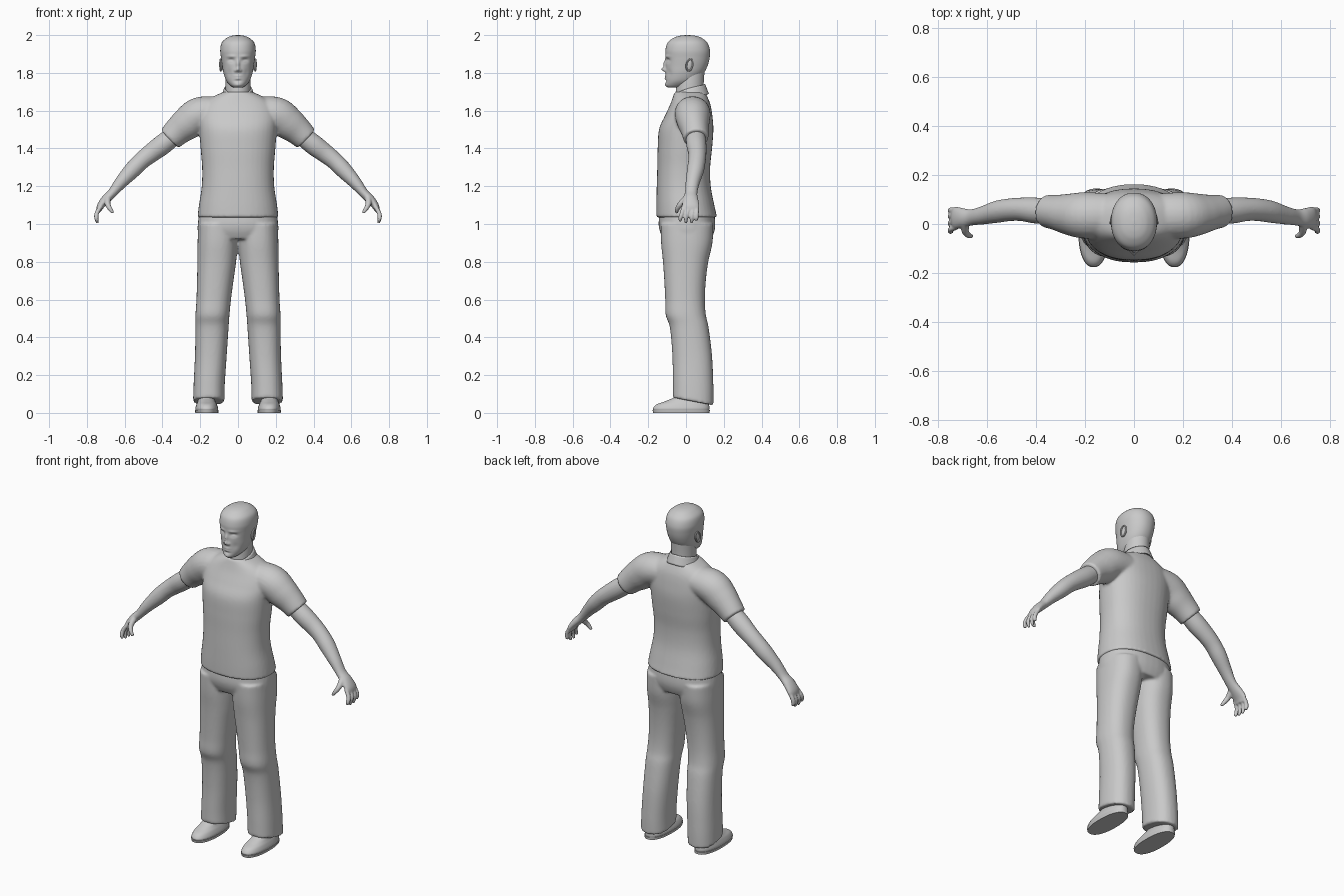
import bpy
import bmesh
from math import cos, sin, pi, exp, copysign
from mathutils import Vector, Matrix

default_cube = bpy.data.objects.get("Cube")
if default_cube:
    bpy.data.objects.remove(default_cube, do_unlink=True)

grey = bpy.data.materials.new("plain grey")
grey.use_nodes = True
grey.diffuse_color = (0.588, 0.588, 0.588, 1)
grey.node_tree.nodes["Principled BSDF"].inputs["Base Color"].default_value = grey.diffuse_color


def interpolate(rows, steps):
    """Catmull-Rom curve through rows of equal length."""
    result = []
    for i in range(len(rows) - 1):
        before, start, end = rows[max(i - 1, 0)], rows[i], rows[i + 1]
        after = rows[min(i + 2, len(rows) - 1)]
        for k in range(steps):
            t = k / steps
            result.append([
                b + 0.5 * t * (c - a + t * (2 * a - 5 * b + 4 * c - d + t * (3 * (b - c) + d - a)))
                for a, b, c, d in zip(before, start, end, after)])
    result.append(list(rows[-1]))
    return result


def oval(count, power):
    """Unit superellipse points."""
    points = []
    for i in range(count):
        c, s = cos(2 * pi * i / count), sin(2 * pi * i / count)
        points.append((copysign(abs(c) ** (2 / power), c), copysign(abs(s) ** (2 / power), s)))
    return points


def skin_rings(bm, rings):
    """Bridge rings of points and cap both ends."""
    loops = [[bm.verts.new(p) for p in ring] for ring in rings]
    count = len(loops[0])
    for low, high in zip(loops, loops[1:]):
        for i in range(count):
            j = (i + 1) % count
            bm.faces.new((low[i], low[j], high[j], high[i]))
    bm.faces.new(loops[0][::-1])
    bm.faces.new(loops[-1])


def stack(bm, rows, side=1, count=40, power=2.3, steps=6, deform=None):
    """Upright body from rows of z, x min, x max, y min, y max."""
    rings = []
    for z, x0, x1, y0, y1 in interpolate(rows, steps):
        ring = [Vector((side * ((x0 + x1) / 2 + u * (x1 - x0) / 2),
                        (y0 + y1) / 2 + v * (y1 - y0) / 2, z)) for u, v in oval(count, power)]
        rings.append([deform(p) for p in ring] if deform else ring)
    skin_rings(bm, rings)


def limb(bm, rows, side=1, count=24, steps=5):
    """Tube along rows of x, y, z, depth radius, thickness radius."""
    path = interpolate(rows, steps)
    rings = []
    for i, (x, y, z, depth, thick) in enumerate(path):
        ahead, behind = path[min(i + 1, len(path) - 1)], path[max(i - 1, 0)]
        along = (Vector(ahead[:3]) - Vector(behind[:3])).normalized()
        across = along.cross(Vector((0, 1, 0))).normalized()
        deep = across.cross(along)
        ring = [Vector((x, y, z)) + deep * depth * u + across * thick * v for u, v in oval(count, 2)]
        rings.append([Vector((side * p.x, p.y, p.z)) for p in ring])
    skin_rings(bm, rings)


def finish(bm, name, voxel=0, smoothing=0, angle=0.7):
    """Make an object; a voxel size fuses its overlapping pieces."""
    bmesh.ops.recalc_face_normals(bm, faces=bm.faces[:])
    mesh = bpy.data.meshes.new(name)
    bm.to_mesh(mesh)
    bm.free()
    mesh.materials.append(grey)
    obj = bpy.data.objects.new(name, mesh)
    bpy.context.collection.objects.link(obj)
    bpy.ops.object.select_all(action="DESELECT")
    obj.select_set(True)
    bpy.context.view_layer.objects.active = obj
    bpy.ops.object.shade_smooth_by_angle(angle=angle)
    if voxel:
        remesh = obj.modifiers.new("fuse", "REMESH")
        remesh.mode = "VOXEL"
        remesh.voxel_size = voxel
        remesh.use_smooth_shade = True
        smooth = obj.modifiers.new("soften", "SMOOTH")
        smooth.iterations = smoothing
    return obj


def symmetric(rows):
    return [(z, -half, half, y0, y1) for z, half, y0, y1 in rows]


# Shirt: torso fused with two short sleeves
shirt = bmesh.new()
stack(shirt, symmetric([
    (1.035, .215, -.157, .165), (1.1, .207, -.157, .15), (1.2, .192, -.155, .131),
    (1.3, .19, -.152, .128), (1.4, .198, -.15, .138), (1.5, .205, -.143, .145),
    (1.57, .21, -.113, .14), (1.63, .19, -.085, .13), (1.67, .14, -.07, .115),
    (1.7, .075, -.06, .1)]))
for side in (-1, 1):
    limb(shirt, [(.1, .035, 1.595, .09, .08), (.2, .035, 1.58, .095, .093),
                 (.265, .04, 1.535, .085, .089), (.315, .047, 1.495, .073, .077),
                 (.36, .053, 1.452, .067, .067)], side)
finish(shirt, "shirt", 0.008, 5)

# Collar: open band with a folded leaf ending in two points
collar = bmesh.new()
segments, levels = 48, 6
grid = []
for i in range(segments + 1):
    sweep = 2 * i / segments - 1
    front = abs(sweep) ** 3
    column = []
    for k in range(levels + 1):
        drop = k / levels
        turn = sweep * (pi - 0.1 - 0.5 * drop)
        top = 1.742 - 0.03 * abs(sweep) - 0.048 * front
        column.append(collar.verts.new((
            (0.073 + 0.02 * drop) * sin(turn),
            0.018 + (0.083 + 0.02 * drop) * cos(turn),
            top - drop * (0.052 - 0.014 * front))))
    grid.append(column)
for left, right in zip(grid, grid[1:]):
    for k in range(levels):
        collar.faces.new((left[k], left[k + 1], right[k + 1], right[k]))
collar_object = finish(collar, "collar")
collar_object.modifiers.new("cloth", "SOLIDIFY").thickness = 0.007


# Trousers: hips fused with two legs, hem lower at the heel
def slant_hem(p):
    weight = max(0, 1 - p.z / 0.25)
    return Vector((p.x, p.y, p.z - (p.y - 0.04) * 0.25 * weight))


trousers = bmesh.new()
stack(trousers, symmetric([(.92, .2, -.12, .135), (.96, .213, -.138, .15),
                           (1.0, .213, -.145, .155), (1.06, .205, -.14, .15)]))
for side in (-1, 1):
    stack(trousers, [
        (.06, .072, .238, -.07, .145), (.15, .07, .235, -.07, .145),
        (.3, .06, .228, -.072, .138), (.45, .05, .225, -.085, .12),
        (.52, .045, .225, -.108, .105), (.6, .037, .22, -.11, .1),
        (.7, .024, .217, -.115, .105), (.8, .01, .215, -.122, .118),
        (.9, .002, .214, -.132, .14), (1.0, 0, .21, -.135, .145)], side, deform=slant_hem)
finish(trousers, "trousers", 0.008, 5)

# Shoes on thin soles
for side, label in ((1, "left"), (-1, "right")):
    shoe = bmesh.new()
    stack(shoe, [(.012, .106, .224, -.172, .122), (.025, .105, .226, -.174, .124),
                 (.045, .112, .22, -.155, .122), (.062, .12, .213, -.11, .118),
                 (.085, .126, .207, -.06, .112), (.12, .13, .203, -.04, .105)], side)
    finish(shoe, label + "_shoe")
    sole = bmesh.new()
    stack(sole, [(0, .104, .226, -.174, .125), (.014, .103, .228, -.177, .126)], side, steps=1)
    finish(sole, label + "_sole")

# Arms: forearm, palm, four fingers and a thumb fused together
FINGERS = [(-.012, -.03, 1.014), (.014, .0, 1.004), (.038, .03, 1.004), (.058, .055, 1.02)]
for side, label in ((1, "left"), (-1, "right")):
    arm = bmesh.new()
    limb(arm, [(.33, .05, 1.475, .05, .05), (.4, .055, 1.42, .053, .054),
               (.46, .06, 1.375, .048, .05), (.51, .058, 1.335, .046, .046),
               (.56, .05, 1.285, .045, .044), (.62, .035, 1.22, .037, .034),
               (.665, .027, 1.165, .033, .025), (.7, .025, 1.13, .04, .024),
               (.728, .025, 1.095, .046, .019), (.738, .024, 1.068, .042, .013)], side)
    for knuckle, tip, end in FINGERS:
        limb(arm, [(.725, knuckle, 1.095, .011, .011), (.747, (knuckle + tip) / 2, 1.058, .012, .012),
                   (.75, tip, 1.03, .011, .011), (.743, tip, end, .007, .007)], side, 12)
    limb(arm, [(.69, .0, 1.135, .018, .018), (.69, -.03, 1.105, .015, .015),
               (.677, -.046, 1.08, .012, .012), (.662, -.05, 1.058, .008, .008)], side, 12)
    finish(arm, label + "_arm", 0.005, 2)

# Neck
neck = bmesh.new()
stack(neck, symmetric([(1.62, .075, -.058, .1), (1.69, .067, -.055, .094),
                       (1.75, .066, -.05, .094), (1.83, .065, -.04, .1)]), power=2)
finish(neck, "neck")

# Face relief: x, z, forward push, width, height
RELIEF = [
    (0, 1.818, .02, .011, .011), (0, 1.845, .013, .009, .022),
    (.014, 1.812, .008, .007, .007), (.036, 1.866, -.012, .017, .011),
    (.036, 1.862, .006, .011, .005), (.036, 1.887, .005, .024, .007),
    (.045, 1.8, -.004, .014, .02), (0, 1.782, .006, .018, .005),
    (0, 1.777, -.004, .022, .002), (0, 1.77, .006, .015, .005),
    (0, 1.757, -.004, .018, .005), (0, 1.737, .004, .017, .01)]


def sculpt_face(p):
    push = 0
    if p.y < -0.01:
        for x, z, amount, wide, tall in RELIEF:
            push += amount * exp(-((abs(p.x) - x) / wide) ** 2 - ((p.z - z) / tall) ** 2)
    return Vector((p.x, p.y - push, p.z))


# Head
head = bmesh.new()
stack(head, symmetric([
    (1.722, .024, -.096, -.03), (1.735, .043, -.107, .02), (1.76, .063, -.107, .06),
    (1.8, .077, -.107, .095), (1.84, .084, -.107, .115), (1.88, .09, -.108, .125),
    (1.92, .094, -.109, .127), (1.96, .086, -.097, .113), (1.985, .06, -.066, .083),
    (1.996, .034, -.034, .052), (2.0, .006, 0, .016)]),
    count=144, power=2.15, steps=8, deform=sculpt_face)
finish(head, "head", angle=1.2)

# Ears: flattened shell with a raised rim
for side, label in ((1, "left"), (-1, "right")):
    ear = bmesh.new()
    place = (Matrix.Translation((side * .086, .018, 1.842)) @ Matrix.Rotation(-.2, 4, "X")
             @ Matrix.Rotation(side * .2, 4, "Z"))
    bmesh.ops.create_uvsphere(ear, u_segments=24, v_segments=16, radius=1,
                              matrix=place @ Matrix.Diagonal((.007, .018, .031, 1)))
    rim = []
    for i in range(24):
        a = 2 * pi * i / 24
        outward = Vector((0, cos(a), sin(a)))
        middle = Vector((side * .006, .017 * cos(a), .031 * sin(a)))
        rim.append([ear.verts.new(place @ (middle + .0045 * (
            outward * cos(b) + Vector((sin(b), 0, 0))))) for b in [pi * k / 4 for k in range(8)]])
    for i in range(24):
        for k in range(8):
            here, there = rim[i], rim[(i + 1) % 24]
            ear.faces.new((here[k], there[k], there[(k + 1) % 8], here[(k + 1) % 8]))
    finish(ear, label + "_ear")
